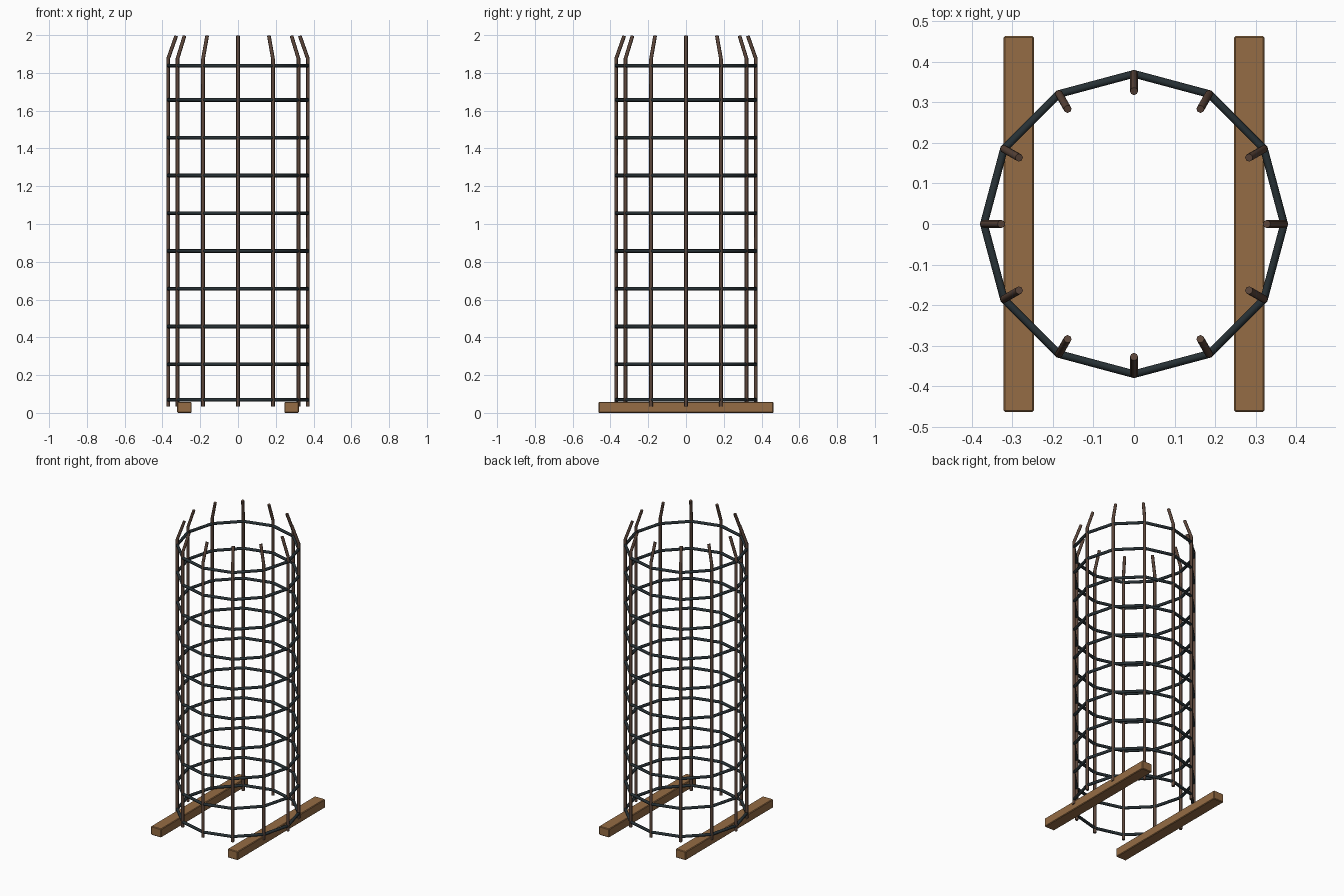
import bpy
import math

if "Cube" in bpy.data.objects:
    bpy.data.objects.remove(bpy.data.objects["Cube"], do_unlink=True)

BARS = 12
RADIUS = 0.37
THICK = 0.0098


def material(name, rgb):
    mat = bpy.data.materials.new(name)
    mat.use_nodes = True
    mat.diffuse_color = (*rgb, 1)
    mat.node_tree.nodes["Principled BSDF"].inputs["Base Color"].default_value = (*rgb, 1)
    return mat


rust = material("rusty_brown", (0.105, 0.06, 0.042))
steel = material("dark_steel", (0.02, 0.03, 0.035))
wood = material("timber_brown", (0.30, 0.15, 0.058))


def select_only(obj):
    bpy.ops.object.select_all(action="DESELECT")
    obj.select_set(True)
    bpy.context.view_layer.objects.active = obj


def rod(name, points, mat, closed=False):
    """Round rod swept along straight segments, turned into a mesh."""
    curve = bpy.data.curves.new(name, "CURVE")
    curve.dimensions = "3D"
    curve.bevel_depth = THICK
    curve.bevel_resolution = 2
    curve.use_fill_caps = not closed
    spline = curve.splines.new("POLY")
    spline.points.add(len(points) - 1)
    for target, p in zip(spline.points, points):
        target.co = (*p, 1)
    spline.use_cyclic_u = closed
    curve.materials.append(mat)
    obj = bpy.data.objects.new(name, curve)
    bpy.context.collection.objects.link(obj)
    select_only(obj)
    bpy.ops.object.convert(target="MESH")
    bpy.ops.object.shade_smooth_by_angle(angle=math.radians(50))
    return bpy.context.object


def around(i, r, z):
    a = math.tau * i / BARS
    return (r * math.cos(a), r * math.sin(a), z)


# Upright bars with tips bent inwards
for i in range(BARS):
    rod(f"upright_bar_{i + 1}",
        [around(i, RADIUS, 0.035), around(i, RADIUS, 1.875), around(i, 0.327, 1.996)], rust)

# Hoops: evenly spaced, plus one close to each end
heights = [0.069] + [0.257 + 0.2 * k for k in range(8)] + [1.838]
for n, z in enumerate(heights):
    rod(f"hoop_{n + 1}", [around(i, RADIUS, z) for i in range(BARS)], steel, closed=True)

# Timber skids under the cage
for side, name in ((1, "left_skid"), (-1, "right_skid")):
    bpy.ops.mesh.primitive_cube_add(size=1, location=(side * 0.284, 0, 0.029))
    skid = bpy.context.object
    skid.name = name
    skid.scale = (0.076, 0.926, 0.058)
    bpy.ops.object.transform_apply(location=False, rotation=False, scale=True)
    skid.data.materials.append(wood)
    bevel = skid.modifiers.new("edge_bevel", "BEVEL")
    bevel.width = 0.004
    bevel.segments = 1
